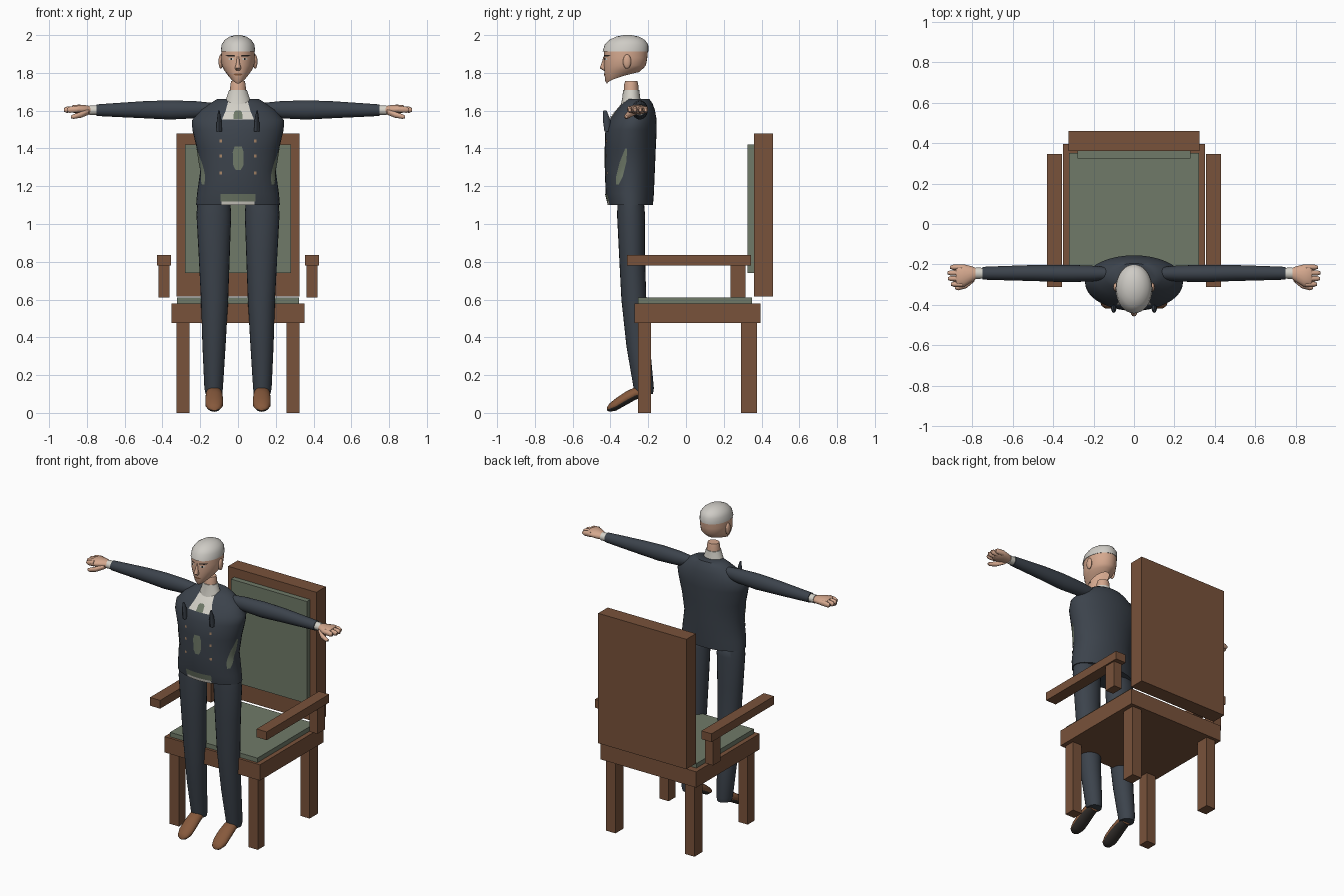
import bpy, bmesh, math
from mathutils import Vector
from mathutils.bvhtree import BVHTree

if "Cube" in bpy.data.objects:
    bpy.data.objects.remove(bpy.data.objects["Cube"])


def material(name, r, g, b):
    m = bpy.data.materials.new(name)
    m.use_nodes = True
    m.diffuse_color = (r, g, b, 1)
    bsdf = next(n for n in m.node_tree.nodes if n.type == 'BSDF_PRINCIPLED')
    bsdf.inputs["Base Color"].default_value = (r, g, b, 1)
    return m


WOOD = material("wood", .19, .085, .043)
GREEN = material("sage cloth", .16, .195, .14)
NAVY = material("navy suit", .045, .056, .072)
SHIRT = material("white shirt", .66, .64, .58)
HAIR = material("grey hair", .62, .60, .56)
SKIN = material("skin", .66, .39, .27)
SHOE = material("shoe leather", .24, .10, .045)
SOLE = material("dark sole", .035, .03, .027)
BRASS = material("button tan", .40, .24, .14)
DARK = material("eye dark", .02, .016, .014)


def finish(name, bm, mats, mirror=False, smooth=True):
    bmesh.ops.recalc_face_normals(bm, faces=bm.faces)
    me = bpy.data.meshes.new(name)
    bm.to_mesh(me)
    bm.free()
    for m in mats:
        me.materials.append(m)
    if smooth:
        me.shade_smooth()
        me.set_sharp_from_angle(angle=math.radians(50))
    ob = bpy.data.objects.new(name, me)
    bpy.context.scene.collection.objects.link(ob)
    if mirror:
        ob.modifiers.new("mirror", 'MIRROR').use_mirror_merge = False
    return ob


def box(name, x, y, z, mat, mirror=False):
    bm = bmesh.new()
    bmesh.ops.create_cube(bm, size=1)
    for v in bm.verts:
        v.co = [lo + (c + .5) * (hi - lo) for c, (lo, hi) in zip(v.co, (x, y, z))]
    return finish(name, bm, [mat], mirror, smooth=False)


def loft(name, rings, mats, axis='z', mirror=False, n=24, open_start=False, rule=None):
    """Skin ellipses given as (t, u0, u1, v0, v1[, rise]) along an axis."""
    bm = bmesh.new()
    loops = []
    for t, u0, u1, v0, v1, *rise in rings:
        loop = []
        for i in range(n):
            a = math.tau * i / n
            f = (1 + math.sin(a)) / 2
            u = (u0 + u1) / 2 + (u1 - u0) / 2 * math.cos(a)
            v = v0 + (v1 - v0) * f
            s = t + (rise[0] * f ** .6 if rise else 0)
            loop.append(bm.verts.new({'z': (u, v, s), 'x': (s, u, v), 'y': (u, s, v)}[axis]))
        loops.append(loop)
    for a, b in zip(loops, loops[1:]):
        for i in range(n):
            j = (i + 1) % n
            bm.faces.new((a[i], a[j], b[j], b[i]))
    if not open_start:
        bm.faces.new(loops[0])
    bm.faces.new(loops[-1])
    bmesh.ops.recalc_face_normals(bm, faces=bm.faces)
    if rule:
        for f in bm.faces:
            f.material_index = rule(f)
    return finish(name, bm, mats, mirror)


def ball(name, center, size, mat, mirror=False, n=12):
    bm = bmesh.new()
    bmesh.ops.create_uvsphere(bm, u_segments=n, v_segments=n // 2 + 2, radius=1)
    for v in bm.verts:
        v.co = [c + s * k for c, s, k in zip(center, size, v.co)]
    return finish(name, bm, [mat], mirror)


def patch(name, target, rows, mat, side=False, mirror=False, lift=.004):
    """Thin panel laid on a surface; rows are (z, from, to) across the front or side."""
    me = target.data
    tree = BVHTree.FromPolygons([v.co for v in me.vertices], [p.vertices for p in me.polygons])
    lines = []
    for a, b in zip(rows, rows[1:]):
        for k in range(4):
            lines.append([p + (q - p) * k / 4 for p, q in zip(a, b)])
    lines.append(rows[-1])
    bm = bmesh.new()
    grid = []
    d = Vector((-1, 0, 0)) if side else Vector((0, 1, 0))
    for z, lo, hi in lines:
        line = []
        for k in range(7):
            w = lo + (hi - lo) * k / 6
            hit = tree.ray_cast(Vector((1, w, z)) if side else Vector((w, -1, z)), d)[0]
            line.append(bm.verts.new(hit - d * lift) if hit else None)
        grid.append(line)
    for a, b in zip(grid, grid[1:]):
        for k in range(6):
            quad = (a[k], a[k + 1], b[k + 1], b[k])
            if all(quad):
                bm.faces.new(quad)
    ob = finish(name, bm, [mat], mirror)
    if sum((p.normal.dot(d) for p in ob.data.polygons)) > 0:
        ob.data.flip_normals()
    return ob


# Chair
box("chair_back", (-.325, .325), (.36, .46), (.615, 1.48), WOOD)
box("back_cushion", (-.28, .28), (.325, .362), (.74, 1.42), GREEN)
box("seat_frame", (-.352, .352), (-.272, .395), (.475, .58), WOOD)
box("seat_cushion", (-.322, .322), (-.255, .35), (.578, .61), GREEN)
box("front_legs", (.257, .325), (-.255, -.185), (0, .476), WOOD, True)
box("back_legs", (.257, .325), (.29, .375), (0, .476), WOOD, True)
box("armrests", (.355, .43), (-.312, .345), (.78, .835), WOOD, True)
box("armrest_posts", (.362, .42), (.235, .315), (.61, .782), WOOD, True)

# Trousers and shoes
loft("trouser_legs", [(.10, .083, .172, -.272, -.175), (.13, .08, .178, -.277, -.17),
                      (.35, .066, .188, -.315, -.19), (.60, .052, .196, -.342, -.21),
                      (.85, .043, .209, -.355, -.218), (1.05, .036, .22, -.365, -.217),
                      (1.11, .04, .215, -.362, -.222), (1.13, .07, .18, -.335, -.25)],
     [NAVY], mirror=True)
loft("shoes", [(-.418, .11, .142, .012, .03), (-.405, .092, .16, .006, .05),
               (-.37, .079, .173, .012, .078), (-.32, .079, .173, .04, .112),
               (-.27, .083, .17, .068, .136), (-.225, .09, .163, .088, .138)],
     [SHOE, SOLE], 'y', True, 20, rule=lambda f: int(f.normal.z < -.3))

# Jacket
torso = loft("jacket", [(1.10, -.222, .222, -.41, -.175), (1.16, -.217, .217, -.425, -.17),
                        (1.28, -.2, .2, -.43, -.165), (1.40, -.218, .218, -.43, -.16),
                        (1.50, -.242, .242, -.427, -.155), (1.55, -.243, .243, -.405, -.155),
                        (1.605, -.195, .195, -.365, -.165), (1.64, -.145, .145, -.335, -.178),
                        (1.662, -.11, .11, -.312, -.195)], [NAVY], n=36)
patch("waistcoat_gap", torso, [(1.285, -.012, .014), (1.31, -.025, .028), (1.38, -.028, .03),
                               (1.41, -.018, .02)], GREEN)
patch("waistcoat_hem", torso, [(1.12, -.093, .093), (1.158, -.093, .093)], GREEN)
patch("shirt_hem", torso, [(1.101, -.088, .088), (1.12, -.088, .088)], SHIRT)
patch("side_gaps", torso, [(1.21, -.37, -.355), (1.25, -.37, -.335), (1.33, -.35, -.315),
                           (1.40, -.322, -.312)], GREEN, side=True, mirror=True)
patch("shirt_front", torso, [(1.553, -.085, .085), (1.60, -.065, .065), (1.658, -.05, .05)], SHIRT)
patch("necktie", torso, [(1.555, -.024, .024), (1.59, -.022, .022), (1.60, -.012, .012)],
      GREEN, lift=.009)
loft("lapel_points", [(1.49, .085, .115, -.432, -.40), (1.55, .088, .112, -.44, -.40),
                      (1.60, .097, .105, -.438, -.42)], [NAVY], mirror=True, n=8)
for i, z in enumerate((1.27, 1.36, 1.44)):
    patch(f"buttons_{i + 1}", torso, [(z - .008, .085, .099), (z + .008, .085, .099)],
          BRASS, mirror=True)

# Sleeves, cuffs and hands
loft("sleeves", [(.12, -.275, -.215, 1.575, 1.64), (.22, -.285, -.205, 1.56, 1.65),
                 (.36, -.287, -.202, 1.553, 1.655), (.50, -.282, -.203, 1.56, 1.65),
                 (.65, -.278, -.208, 1.567, 1.64), (.75, -.275, -.212, 1.572, 1.633)],
     [NAVY], 'x', True)
loft("cuffs", [(.745, -.27, -.217, 1.577, 1.628), (.785, -.272, -.215, 1.576, 1.628)],
     [SHIRT], 'x', True)
loft("palms", [(.775, -.268, -.222, 1.582, 1.622), (.80, -.285, -.21, 1.58, 1.628),
               (.84, -.31, -.2, 1.582, 1.632), (.87, -.312, -.2, 1.588, 1.63),
               (.88, -.3, -.21, 1.595, 1.625)], [SKIN], 'x', True, 16)
for i, tip in enumerate((.905, .92, .922, .91)):
    y = -.298 + i * .028
    loft(f"fingers_{i + 1}", [(.85, y - .014, y + .014, 1.59, 1.626),
                              (tip - .015, y - .013, y + .013, 1.588, 1.622),
                              (tip, y - .007, y + .007, 1.594, 1.614)], [SKIN], 'x', True, 10)
loft("thumbs", [(.79, -.285, -.255, 1.578, 1.608), (.83, -.318, -.288, 1.562, 1.596),
                (.87, -.328, -.302, 1.556, 1.582), (.885, -.322, -.308, 1.56, 1.574)],
     [SKIN], 'x', True, 10)

# Neck and head
loft("shirt_collar", [(1.63, -.075, .075, -.345, -.235), (1.67, -.06, .06, -.337, -.243),
                      (1.71, -.047, .047, -.333, -.247)], [SHIRT])
loft("neck", [(1.69, -.044, .044, -.33, -.25), (1.74, -.04, .04, -.327, -.253),
              (1.757, -.036, .036, -.322, -.257)], [SKIN])
head = loft("head", [(1.742, -.045, .045, -.418, -.25, .062), (1.757, -.056, .056, -.428, -.24, .055),
                     (1.80, -.075, .075, -.432, -.225, .025), (1.84, -.086, .086, -.435, -.212),
                     (1.88, -.09, .09, -.434, -.205), (1.914, -.088, .088, -.434, -.202)],
            [SKIN], n=32, open_start=True)
loft("hair_cap", [(1.912, -.091, .091, -.442, -.199), (1.95, -.087, .087, -.43, -.2),
                  (1.975, -.07, .07, -.405, -.218), (1.992, -.045, .045, -.37, -.25),
                  (2.0, -.015, .015, -.33, -.29)], [HAIR], n=32)
loft("nose", [(1.812, -.011, .011, -.438, -.415), (1.826, -.017, .017, -.457, -.415),
              (1.85, -.01, .01, -.447, -.415), (1.888, -.006, .006, -.437, -.415)], [SKIN], n=12)
ball("ears", (.091, -.312, 1.86), (.012, .022, .038), SKIN, True)
patch("eye_whites", head, [(1.867, .03, .042), (1.873, .02, .052), (1.879, .028, .044)],
      SHIRT, mirror=True, lift=.002)
patch("pupils", head, [(1.867, .032, .04), (1.879, .032, .04)], DARK, mirror=True)
patch("eyebrows", head, [(1.887, .016, .055), (1.894, .018, .066)], DARK, mirror=True, lift=.003)
patch("mouth", head, [(1.787, -.016, .016), (1.792, -.026, .026), (1.797, -.014, .014)],
      SHOE, lift=.002)
